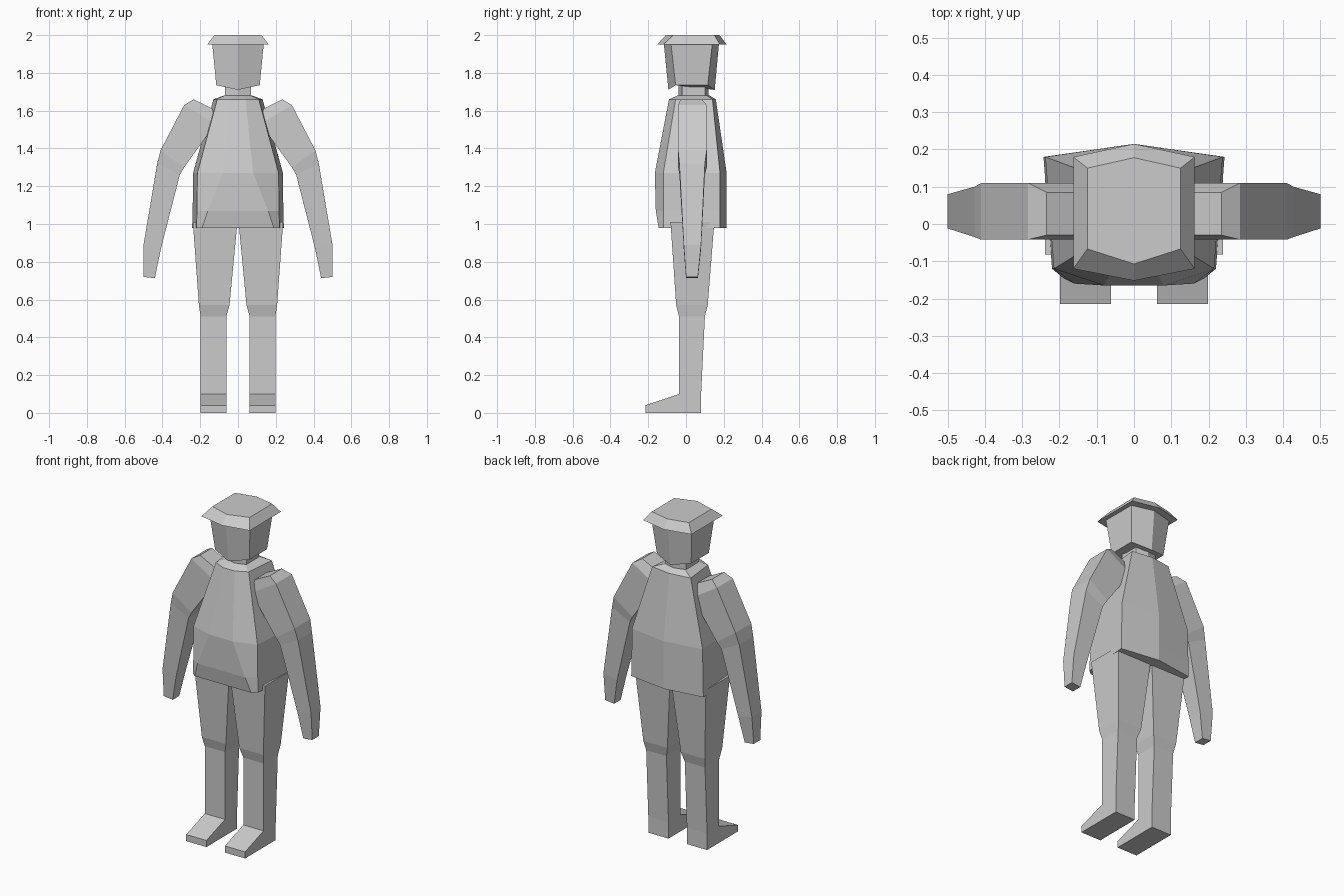
import bpy, bmesh

if "Cube" in bpy.data.objects:
    bpy.data.objects.remove(bpy.data.objects["Cube"])

grey = bpy.data.materials.new("plain_grey")
grey.diffuse_color = (0.6, 0.6, 0.6, 1)
grey.use_nodes = True
grey.node_tree.nodes["Principled BSDF"].inputs["Base Color"].default_value = grey.diffuse_color


def loft(name, rings):
    """Closed flat-shaded skin through rings that share a vertex count."""
    bm = bmesh.new()
    loops = [[bm.verts.new(p) for p in ring] for ring in rings]
    n = len(loops[0])
    for a, b in zip(loops, loops[1:]):
        for i in range(n):
            j = (i + 1) % n
            bm.faces.new((a[i], a[j], b[j], b[i]))
    bm.faces.new(loops[0])
    bm.faces.new(loops[-1])
    bmesh.ops.recalc_face_normals(bm, faces=bm.faces)
    mesh = bpy.data.meshes.new(name)
    bm.to_mesh(mesh)
    bm.free()
    mesh.materials.append(grey)
    obj = bpy.data.objects.new(name, mesh)
    bpy.context.collection.objects.link(obj)
    return obj


def hexa(x, front, front_side, back_side, back, z, lift=0):
    """Six-sided ring with a crease at the middle of front and back."""
    return [(0, front, z), (x, front_side, z + lift), (x, back_side, z + lift),
            (0, back, z), (-x, back_side, z + lift), (-x, front_side, z + lift)]


def coat(z, xp, yp, xf, yf, xb, yb, back):
    """Seven-sided ring: flat front panel, side corners, back crease."""
    right = [(xp, yp, z), (xf, yf, z), (xb, yb, z)]
    left = [(-x, y, h) for x, y, h in reversed(right)]
    return right + [(0, back, z)] + left


# Torso
loft("torso", [
    coat(0.98, 0.19, -0.145, 0.22, -0.12, 0.243, 0.18, 0.215),
    coat(1.07, 0.16, -0.16, 0.217, -0.12, 0.24, 0.18, 0.215),
    coat(1.27, 0.08, -0.165, 0.215, -0.12, 0.238, 0.18, 0.215),
    coat(1.66, 0.04, -0.09, 0.11, -0.055, 0.13, 0.14, 0.158),
    coat(1.68, 0.02, -0.045, 0.07, -0.03, 0.075, 0.11, 0.125)])

# Neck, head and hat
loft("neck", [hexa(0.07, -0.04, -0.02, 0.1, 0.12, z) for z in (1.66, 1.75)])
loft("head", [hexa(0.115, -0.093, -0.055, 0.115, 0.152, 1.71, 0.025),
              hexa(0.137, -0.118, -0.08, 0.14, 0.175, 1.96)])
loft("hat", [hexa(0.163, -0.152, -0.12, 0.18, 0.215, 1.95),
             hexa(0.125, -0.107, -0.067, 0.15, 0.178, 2.0)])


def arm_ring(xo, zo, xi, zi, y0, y1):
    return [(xo, y0, zo), (xo, y1, zo), (xi, y1, zi), (xi, y0, zi)]


def box_ring(x0, x1, y0, y1, z):
    return [(x0, y0, z), (x1, y0, z), (x1, y1, z), (x0, y1, z)]


def mirrored(rings, s):
    return [[(s * x, y, z) for x, y, z in r] for r in rings]


# Shoulder, elbow, wrist and hand end
arm = [arm_ring(0.235, 1.66, 0.135, 1.61, -0.03, 0.085),
       arm_ring(0.285, 1.63, 0.12, 1.53, -0.042, 0.11),
       arm_ring(0.41, 1.39, 0.285, 1.30, -0.042, 0.11),
       arm_ring(0.428, 1.32, 0.308, 1.26, -0.035, 0.10),
       arm_ring(0.50, 0.89, 0.408, 0.87, -0.012, 0.08),
       arm_ring(0.50, 0.72, 0.44, 0.713, 0.0, 0.063)]

# Hip, knee, shin and ankle
leg = [box_ring(0.003, 0.239, -0.082, 0.15, 1.01),
       box_ring(0.045, 0.207, -0.052, 0.115, 0.57),
       box_ring(0.062, 0.198, -0.037, 0.10, 0.51),
       box_ring(0.062, 0.198, -0.037, 0.08, 0.10),
       box_ring(0.062, 0.198, -0.037, 0.08, 0.0)]

# Wedge-shaped foot in front of the ankle
foot = [[(x, -0.215, 0), (x, -0.215, 0.04), (x, -0.037, 0.10), (x, -0.037, 0)]
        for x in (0.062, 0.198)]

for side, s in (("right", 1), ("left", -1)):
    for part, rings in (("arm", arm), ("leg", leg), ("foot", foot)):
        loft(f"{side}_{part}", mirrored(rings, s))
